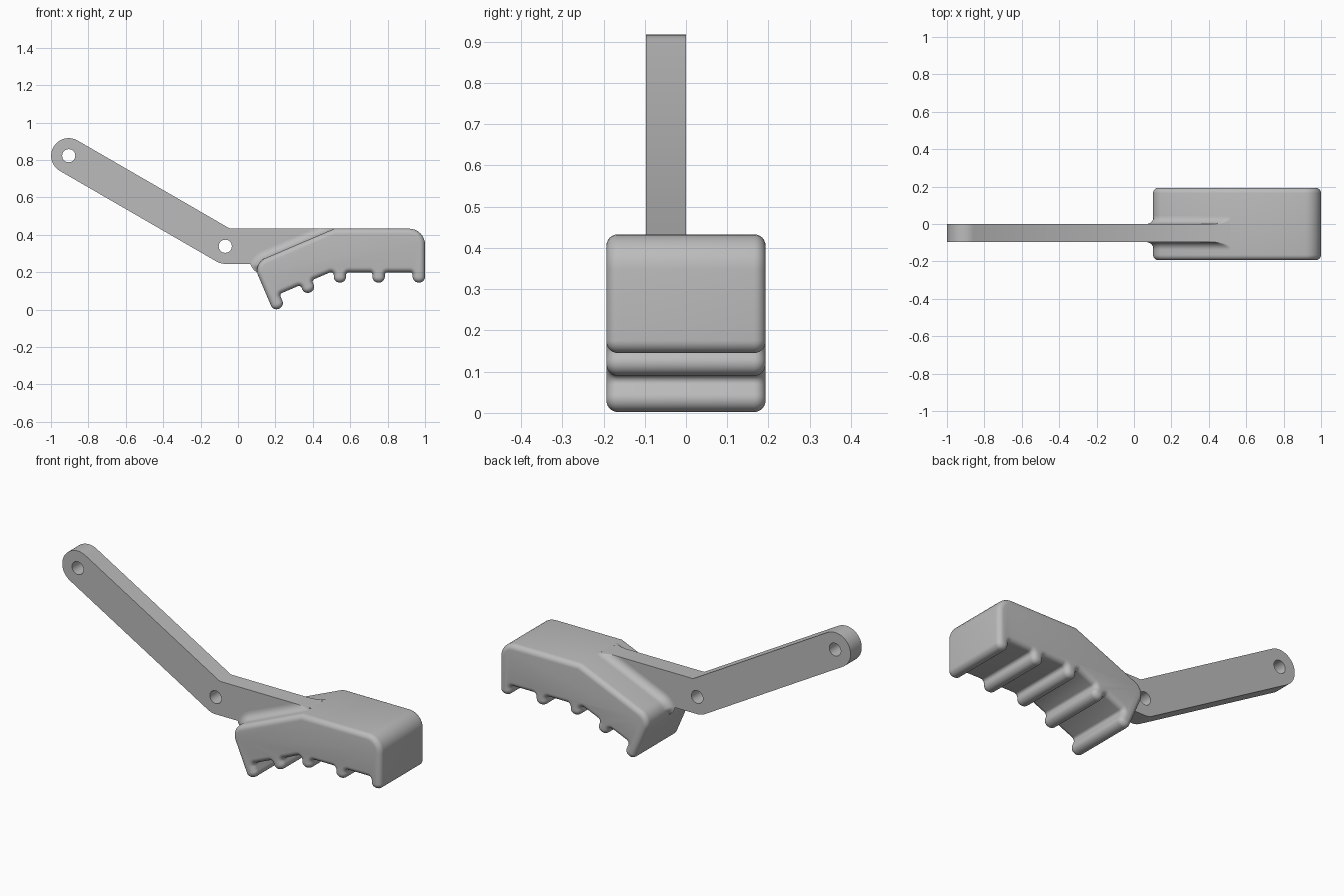
import bpy, bmesh, math
from mathutils import Vector as V

if "Cube" in bpy.data.objects:
    bpy.data.objects.remove(bpy.data.objects["Cube"])

grey = bpy.data.materials.new("plain_grey")
grey.diffuse_color = (0.5, 0.5, 0.5, 1)
grey.use_nodes = True
grey.node_tree.nodes["Principled BSDF"].inputs["Base Color"].default_value = grey.diffuse_color

TOP = 0.433                      # height of the flat top
ARM_Y0, ARM_Y1 = -0.097, 0.0     # arm thickness range
HALF_W = 0.193                   # half width of the grip
A = math.atan2(TOP - 0.247, 0.515 - 0.08)   # slope of the bent grip end
E = V((math.cos(A), math.sin(A)))           # along the slope
D = V((math.sin(A), -math.cos(A)))          # down from the slope
C = V((0.08, 0.247))                        # sharp upper corner of the bent end
RC = 0.07                                   # its rounding


def local(u, v):
    return C + E * u + D * v


def round_poly(corners, seg=8):
    """Polygon of (point, radius) with each corner rounded."""
    out, n = [], len(corners)
    for i, (p, r) in enumerate(corners):
        if r == 0:
            out.append(p)
            continue
        a = (corners[i - 1][0] - p).normalized()
        b = (corners[(i + 1) % n][0] - p).normalized()
        half = a.angle(b) / 2
        c = p + (a + b).normalized() * (r / math.sin(half))
        t = r / math.tan(half)
        s, e = p + a * t - c, p + b * t - c
        a0 = math.atan2(s.y, s.x)
        da = (math.atan2(e.y, e.x) - a0 + math.pi) % (2 * math.pi) - math.pi
        for k in range(seg + 1):
            w = a0 + da * k / seg
            out.append(c + V((math.cos(w), math.sin(w))) * r)
    return out


def inset(pts, d):
    """Offset a counter-clockwise outline inward."""
    out, n = [], len(pts)
    for i, p in enumerate(pts):
        a = (p - pts[i - 1]).normalized()
        b = (pts[(i + 1) % n] - p).normalized()
        na, nb = V((-a.y, a.x)), V((-b.y, b.x))
        m = (na + nb).normalized()
        out.append(p + m * (d / max(m.dot(na), 0.3)))
    return out


def finish(ob, angle=35):
    bpy.ops.object.select_all(action='DESELECT')
    bpy.context.view_layer.objects.active = ob
    ob.select_set(True)
    bpy.ops.object.shade_smooth_by_angle(angle=math.radians(angle))


def mesh_object(name, bm):
    bmesh.ops.recalc_face_normals(bm, faces=bm.faces[:])
    me = bpy.data.meshes.new(name)
    bm.to_mesh(me)
    bm.free()
    me.materials.append(grey)
    ob = bpy.data.objects.new(name, me)
    bpy.context.collection.objects.link(ob)
    finish(ob)
    return ob


# Grip: bent block with five rounded ridges underneath
TIP, ROOT = 0.031, 0.015
corners = [(V((1, TOP)), 0.085), (V((0.515, TOP)), 0), (C, RC),
           (local(0, 0.277), TIP), (local(0.066, 0.277), TIP), (local(0.066, 0.206), ROOT),
           (local(0.188, 0.206), ROOT), (local(0.188, 0.262), TIP),
           (local(0.254, 0.262), TIP), (local(0.254, 0.206), ROOT),
           (local(0.361, 0.206), 0)]
for x in (0.512, 0.719):
    corners += [(V((x, 0.2)), ROOT), (V((x, 0.145)), TIP),
                (V((x + 0.066, 0.145)), TIP), (V((x + 0.066, 0.2)), ROOT)]
corners += [(V((0.934, 0.2)), ROOT), (V((0.934, 0.145)), TIP), (V((1, 0.145)), TIP)]
outline = round_poly(corners)

R, STEPS = 0.028, 6
bm = bmesh.new()
layers = []
for side in (-1, 1):
    ring = [(side * (HALF_W - R + R * math.sin(t)), R * (1 - math.cos(t)))
            for t in (math.pi / 2 * k / STEPS for k in range(STEPS + 1))]
    layers += ring[::-1] if side < 0 else ring
rings = [[bm.verts.new((p.x, y, p.y)) for p in inset(outline, d)] for y, d in layers]
n = len(outline)
for r0, r1 in zip(rings, rings[1:]):
    for i in range(n):
        j = (i + 1) % n
        bm.faces.new((r0[i], r0[j], r1[j], r1[i]))
bm.faces.new(rings[0])
bm.faces.new(rings[-1])
mesh_object("grip", bm)

# Arm: flat bent bar with two through holes, running into the grip
EYE, PIVOT, RA, RH = V((-0.905, 0.823)), V((-0.068, 0.339)), 0.094, 0.035


def arc(c, r, a0, a1, seg):
    return [c + V((math.cos(w), math.sin(w))) * r for w in
            (math.radians(a0 + (a1 - a0) * k / seg) for k in range(seg + 1))]


bar = [V((0.515, TOP)), V((PIVOT.x + RA * math.tan(math.radians(15)), TOP))]
bar += arc(EYE, RA, 60, 240, 32)
bar += arc(PIVOT, RA, 240, 270, 6)
bar += arc(V((0.062, 0.2)), 0.045, 90, 0, 10)
bar += [V((0.15, 0.2)), V((0.3, 0.25))]

cu = bpy.data.curves.new("arm", 'CURVE')
cu.dimensions = '2D'
cu.fill_mode = 'BOTH'
cu.extrude = (ARM_Y1 - ARM_Y0) / 2
for loop in (bar, arc(EYE, RH, 0, 348.75, 31), arc(PIVOT, RH, 0, 348.75, 31)):
    sp = cu.splines.new('POLY')
    sp.points.add(len(loop) - 1)
    for q, p in zip(sp.points, loop):
        q.co = (p.x, p.y, 0, 1)
    sp.use_cyclic_u = True
tmp = bpy.data.objects.new("arm_outline", cu)
bpy.context.collection.objects.link(tmp)
bpy.context.view_layer.update()
flat = bpy.data.meshes.new_from_object(tmp.evaluated_get(bpy.context.evaluated_depsgraph_get()))
bpy.data.objects.remove(tmp)
bm = bmesh.new()
bm.from_mesh(flat)
bmesh.ops.remove_doubles(bm, verts=bm.verts[:], dist=1e-5)
for v in bm.verts:
    x, y, z = v.co
    v.co = (x, (ARM_Y0 + ARM_Y1) / 2 - z, y)
mesh_object("arm", bm)

# Fillets: concave blends between the arm sides and the sloped grip end
centre = local(RC, RC)
slope_n = 90 + math.degrees(A)
path = []
for k in range(17):
    deg = 190 + (slope_n - 190) * k / 16
    nrm = V((math.cos(math.radians(deg)), math.sin(math.radians(deg))))
    path.append((centre + nrm * RC, nrm, min(1, (190 - deg) / 28)))
start, end = path[-1][0], V((0.515, TOP))
path += [(start.lerp(end, k / 48), -D, 1) for k in range(1, 49)]
RF = 0.042
for name, y0, sgn in (("front_fillet", ARM_Y0, -1), ("back_fillet", ARM_Y1, 1)):
    bm = bmesh.new()
    rows = []
    for p, nrm, f in path:
        row = []
        for k in range(11):
            t = math.pi / 2 * k / 10
            q = p + nrm * (RF * f * (1 - math.cos(t)))
            row.append(bm.verts.new((q.x, y0 + sgn * RF * f * (1 - math.sin(t)),
                                     min(q.y, TOP))))
        rows.append(row)
    for a, b in zip(rows, rows[1:]):
        for k in range(10):
            bm.faces.new((a[k], a[k + 1], b[k + 1], b[k]))
    bmesh.ops.remove_doubles(bm, verts=bm.verts[:], dist=1e-5)
    ob = mesh_object(name, bm)
    # open strips: make the normals face away from the grip
    if sum((f.normal.z * f.area for f in ob.data.polygons)) < 0:
        ob.data.flip_normals()
